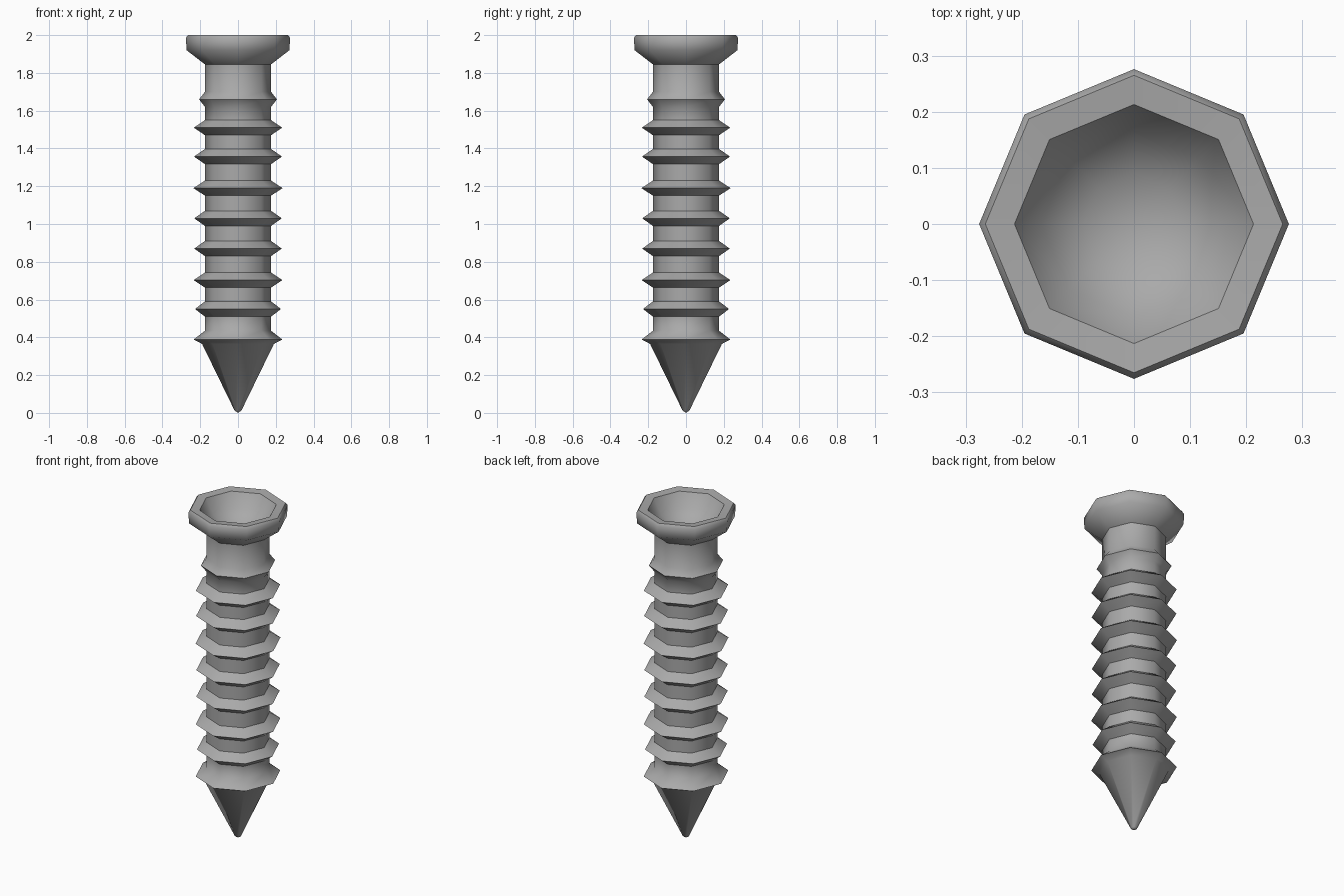
import bpy, bmesh, math

if "Cube" in bpy.data.objects:
    bpy.data.objects.remove(bpy.data.objects["Cube"])

SIDES = 8
steel = bpy.data.materials.new("steel_grey")
steel.diffuse_color = (0.4, 0.4, 0.4, 1)
steel.use_nodes = True
steel.node_tree.nodes["Principled BSDF"].inputs["Base Color"].default_value = steel.diffuse_color


def lathe(name, profile, angle):
    """Revolve (radius, z) points into an octagonal solid; radius 0 makes a pole."""
    bm = bmesh.new()
    rings = []
    for r, z in profile:
        if r == 0:
            rings.append([bm.verts.new((0, 0, z))] * SIDES)
        else:
            rings.append([bm.verts.new((r * math.cos(i * math.tau / SIDES),
                                        r * math.sin(i * math.tau / SIDES), z))
                          for i in range(SIDES)])
    for a, b in zip(rings, rings[1:]):
        for i in range(SIDES):
            j = (i + 1) % SIDES
            bm.faces.new(list(dict.fromkeys([a[i], a[j], b[j], b[i]])))
    bmesh.ops.recalc_face_normals(bm, faces=bm.faces)
    me = bpy.data.meshes.new(name)
    bm.to_mesh(me)
    bm.free()
    me.materials.append(steel)
    ob = bpy.data.objects.new(name, me)
    bpy.context.collection.objects.link(ob)
    bpy.ops.object.select_all(action='DESELECT')
    ob.select_set(True)
    bpy.context.view_layer.objects.active = ob
    bpy.ops.object.shade_smooth_by_angle(angle=math.radians(angle))
    return ob


CORE = 0.175

# Pointed tip, flaring into the lowest thread
profile = [(0, 0), (0.018, 0.012), (0.19, 0.365), (0.235, 0.388), (CORE, 0.435)]

# Thread ridges along the shaft: (height, radius)
threads = [(0.55, 0.228), (0.703, 0.235), (0.87, 0.232), (1.03, 0.232),
           (1.19, 0.236), (1.357, 0.233), (1.51, 0.234), (1.66, 0.206)]
for z, r in threads:
    profile += [(CORE, z - 0.04), (r, z), (CORE, z + 0.04)]

# Flared head with a hollow bowl in its top
profile += [(CORE, 1.845), (0.272, 1.92), (0.276, 1.985), (0.265, 2.0),
            (0.213, 1.995), (0.165, 1.91), (0.09, 1.86), (0, 1.845)]
lathe("screw", profile, 50)
